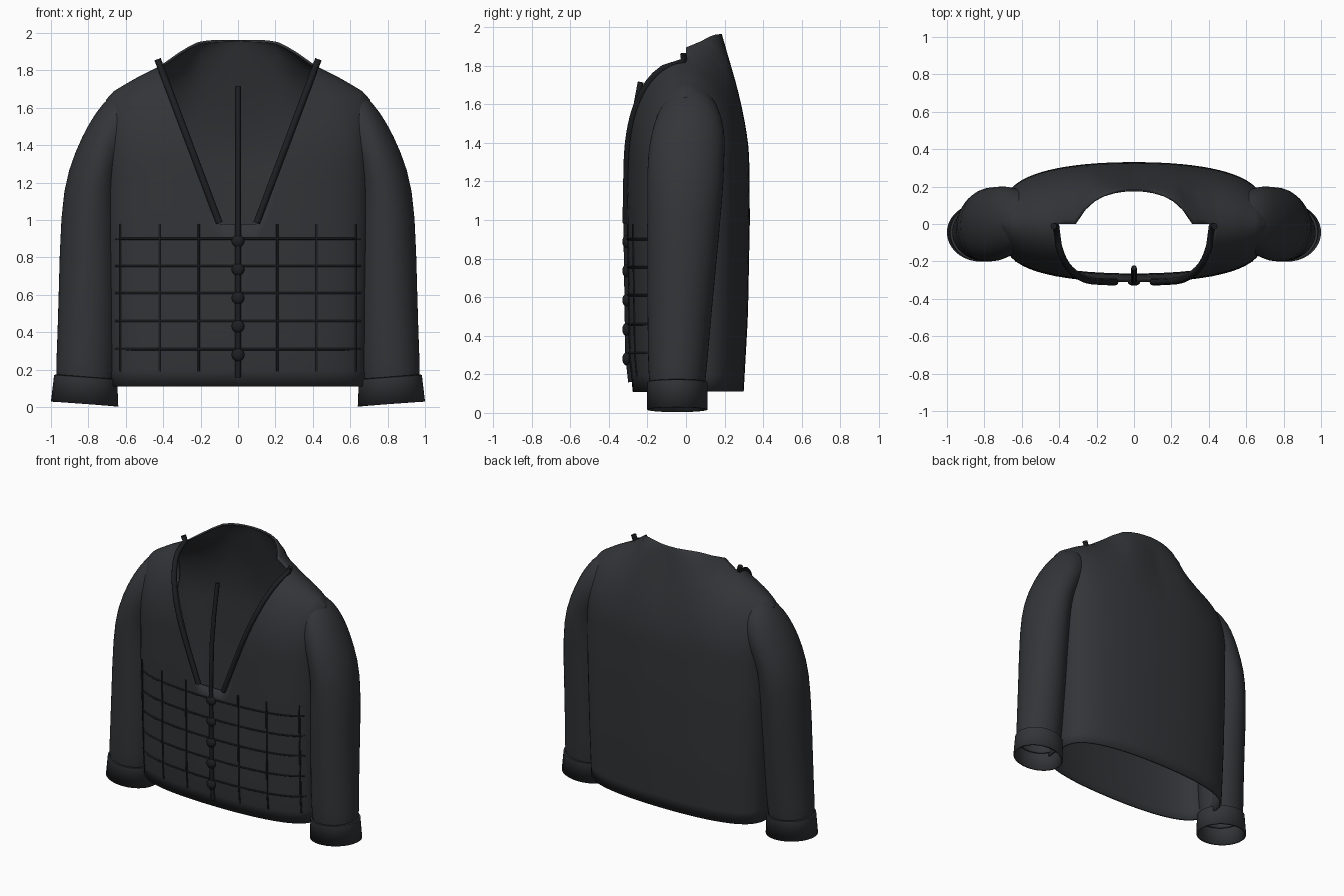
import bpy, bmesh, math
from mathutils import Vector

if "Cube" in bpy.data.objects:
    bpy.data.objects.remove(bpy.data.objects["Cube"])


def material(name, c):
    m = bpy.data.materials.new(name)
    m.diffuse_color = (*c, 1)
    m.use_nodes = True
    m.node_tree.nodes["Principled BSDF"].inputs["Base Color"].default_value = m.diffuse_color
    return m


CLOTH = material("dark_cloth", (0.033, 0.035, 0.039))
TRIM = material("black_trim", (0.012, 0.013, 0.015))


def lerp_table(t, table):
    if t <= table[0][0]:
        return table[0][1]
    for (a, p), (b, q) in zip(table, table[1:]):
        if t <= b:
            return p + (q - p) * (t - a) / (b - a)
    return table[-1][1]


# Torso surface: shoulder height, width, front and back depth
SHOULDER = [(0, 1.96), (0.15, 1.957), (0.22, 1.945), (0.3, 1.90), (0.42, 1.815),
            (0.55, 1.75), (0.66, 1.685), (0.71, 1.63)]
FRONT = [(0.11, 0.27), (0.3, 0.29), (1.0, 0.30), (1.5, 0.30)]
BACK = [(0.11, 0.293), (0.5, 0.315), (1.0, 0.325), (1.5, 0.32)]
ZC, V_Z = 1.3, 0.98


def half_width(z):
    return lerp_table(z, [(0.11, 0.68), (1.0, 0.70)])


def surf_y(x, z, front):
    x = abs(x)
    a = half_width(z)
    depth = lerp_table(z, FRONT if front else BACK)
    y = depth * max(0, 1 - min(1, x / a) ** 2.2) ** (1 / 3.5)
    top = 0 if front else 0.18 * math.sqrt(max(0, 1 - (x / 0.29) ** 2))
    u = min(1, max(0, (z - ZC) / (lerp_table(x, SHOULDER) - ZC)))
    power = 0.5 if front else lerp_table(x, [(0, 0.9), (0.3, 0.5)])
    y = top * u + (y - top * u) * (1 - u * u) ** power
    return -y if front else y


def finish(obj, mat, thickness=0, mirror=False, angle=60):
    obj.data.materials.append(mat)
    bpy.ops.object.select_all(action='DESELECT')
    obj.select_set(True)
    bpy.context.view_layer.objects.active = obj
    bpy.ops.object.shade_smooth_by_angle(angle=math.radians(angle))
    if mirror:
        obj.modifiers.new("mirror", 'MIRROR').use_clip = True
    if thickness:
        s = obj.modifiers.new("cloth", 'SOLIDIFY')
        s.thickness, s.offset = thickness, 0


def add_mesh(name, bm):
    me = bpy.data.meshes.new(name)
    bm.to_mesh(me)
    bm.free()
    o = bpy.data.objects.new(name, me)
    bpy.context.collection.objects.link(o)
    return o


# Torso: half a jacket with V neck, mirrored
bm = bmesh.new()
LOW, UP = 10, 22
rows = [(i / LOW, 0) for i in range(LOW)] + [(1, math.sin(j / UP * math.pi / 2)) for j in range(UP + 1)]


def panel(rows, n, front, centre):
    grid = []
    for low, f in rows:
        x_in = 0.1 + 0.32 * f
        line = []
        for k in range(n + 1):
            t = k / n
            a = half_width(0.11 + 0.87 * low)
            x = x_in * t if centre else x_in + (a - x_in) * math.sin(t * math.pi / 2)
            z = 0.11 + (V_Z - 0.11) * low + f * (lerp_table(x, SHOULDER) - V_Z)
            if f == 0 or not (not centre and k == n):
                y = surf_y(x, z, front)
            else:
                y = 0
            line.append(bm.verts.new((x, y, z)))
        grid.append(line)
    for p, q in zip(grid, grid[1:]):
        for k in range(n):
            bm.faces.new((p[k], p[k + 1], q[k + 1], q[k]))


for is_front in (True, False):
    panel(rows, 18, is_front, False)
panel(rows[:LOW + 1], 4, True, True)
panel(rows, 8, False, True)
bmesh.ops.remove_doubles(bm, verts=bm.verts, dist=0.0005)
bmesh.ops.recalc_face_normals(bm, faces=bm.faces)
finish(add_mesh("jacket_body", bm), CLOTH, 0.012, True)


# Tubes lofted from rings: outer (x, z), inner (x, z), half depth, centre y
def loft(name, rings, n, thickness, subdiv):
    bm = bmesh.new()
    loops = []
    for ox, oz, ix, iz, d, cy in rings:
        c = Vector(((ox + ix) / 2, cy, (oz + iz) / 2))
        r = Vector(((ox - ix) / 2, 0, (oz - iz) / 2))
        loops.append([bm.verts.new(c + r * math.cos(2 * math.pi * k / n)
                      + Vector((0, d * math.sin(2 * math.pi * k / n), 0))) for k in range(n)])
    for p, q in zip(loops, loops[1:]):
        for k in range(n):
            bm.faces.new((p[k], p[(k + 1) % n], q[(k + 1) % n], q[k]))
    bmesh.ops.recalc_face_normals(bm, faces=bm.faces)
    o = add_mesh(name, bm)
    finish(o, CLOTH, 0, True)
    o.modifiers["mirror"].use_clip = False
    if subdiv:
        o.modifiers.new("smooth", 'SUBSURF').levels = subdiv
        o.modifiers["smooth"].render_levels = subdiv
    s = o.modifiers.new("cloth", 'SOLIDIFY')
    s.thickness, s.offset = thickness, -1


# Sleeves and cuffs
loft("sleeve", [
    (0.60, 1.70, 0.58, 1.30, 0.16, 0.02), (0.68, 1.675, 0.61, 1.27, 0.18, 0.015),
    (0.76, 1.58, 0.63, 1.25, 0.195, 0.01), (0.83, 1.46, 0.64, 1.20, 0.20, 0.0),
    (0.912, 1.27, 0.643, 1.12, 0.20, -0.003), (0.95, 1.05, 0.638, 1.0, 0.193, -0.01),
    (0.96, 0.6, 0.64, 0.6, 0.172, -0.03), (0.97, 0.3, 0.65, 0.29, 0.157, -0.042),
    (0.975, 0.2, 0.655, 0.18, 0.15, -0.045), (0.968, 0.15, 0.665, 0.13, 0.143, -0.045)],
    24, 0.01, 1)
loft("cuff", [
    (0.972, 0.175, 0.658, 0.15, 0.146, -0.045), (0.983, 0.172, 0.646, 0.147, 0.156, -0.045),
    (1.0, 0.03, 0.64, 0.004, 0.156, -0.045)], 48, 0.012, 0)


# Trim and stitched lines that follow the front
def trim(name, pts, radius):
    cu = bpy.data.curves.new(name, 'CURVE')
    cu.dimensions = '3D'
    cu.bevel_depth, cu.bevel_resolution, cu.use_fill_caps = radius, 2, True
    sp = cu.splines.new('POLY')
    sp.points.add(len(pts) - 1)
    for p, c in zip(sp.points, pts):
        p.co = (*c, 1)
    o = bpy.data.objects.new(name, cu)
    bpy.context.collection.objects.link(o)
    cu.materials.append(TRIM)


def on_front(x0, z0, x1, z1, n, lift):
    pts = []
    for i in range(n + 1):
        x, z = x0 + (x1 - x0) * i / n, z0 + (z1 - z0) * i / n
        pts.append((x, surf_y(x, z, True) - lift, z))
    return pts


for z in (0.31, 0.46, 0.61, 0.755, 0.90):
    trim("quilt_row", on_front(-0.655, z, 0.655, z, 40, 0.006), 0.006)
for s in (-1, 1):
    for x in (0.21, 0.42, 0.63):
        trim("quilt_column", on_front(s * x, 0.19, s * x, 0.98, 14, 0.006), 0.006)
    trim("neck_trim", on_front(s * 0.10, 0.985, s * 0.43, 1.86, 24, 0.012), 0.018)

# Centre placket, free-standing above the V
trim("placket", [(0, -0.285, 0.16), (0, -0.30, 0.3), (0, -0.31, 1.0), (0, -0.30, 1.3),
                 (0, -0.275, 1.5), (0, -0.235, 1.715)], 0.015)

# Buttons
for i in range(5):
    bpy.ops.mesh.primitive_uv_sphere_add(segments=20, ring_count=12, radius=0.034,
                                         location=(0, -0.308, 0.28 + 0.152 * i))
    b = bpy.context.object
    b.name = "button"
    b.scale = (1, 0.65, 1)
    finish(b, TRIM)
